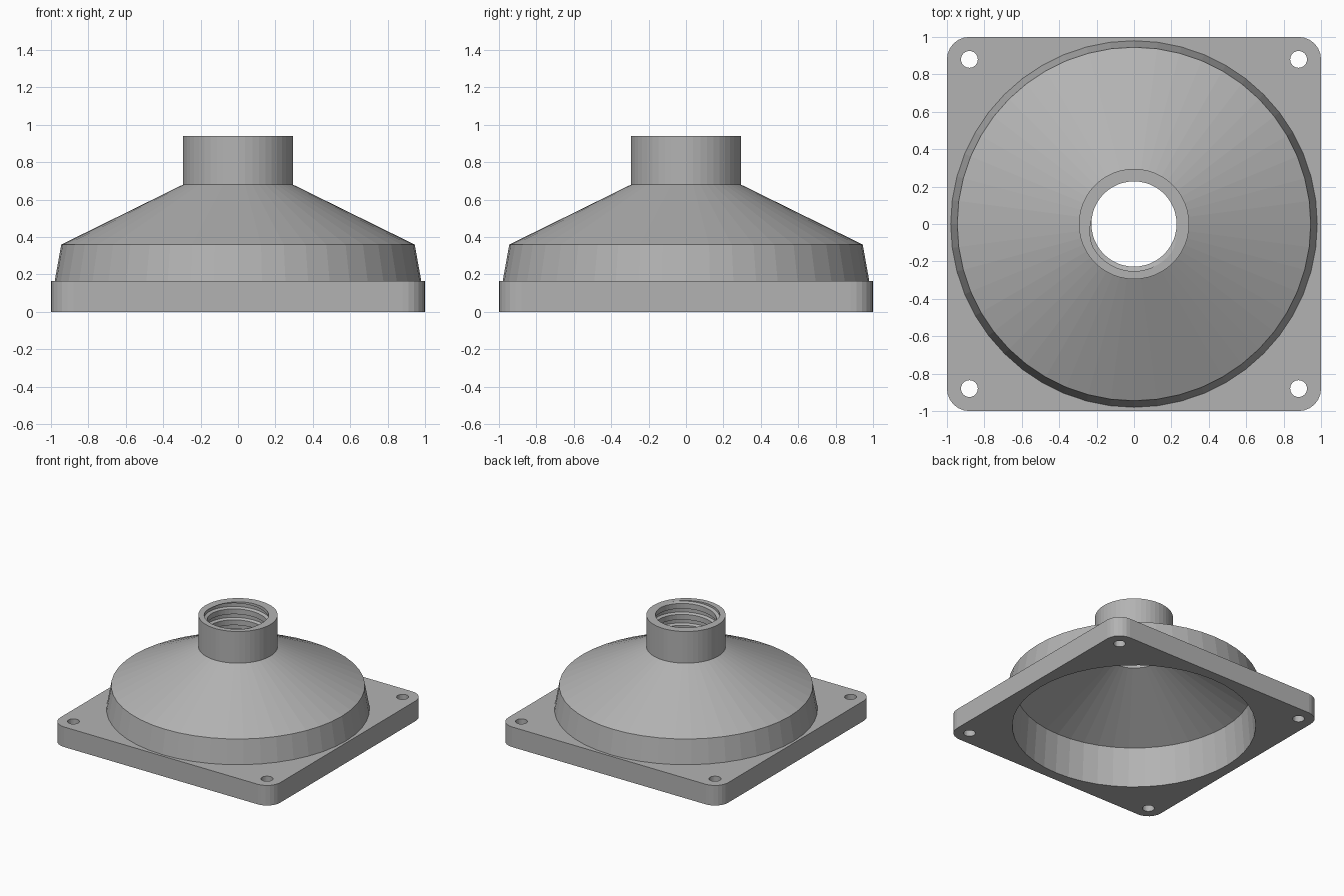
import bpy, bmesh, math

if "Cube" in bpy.data.objects:
    bpy.data.objects.remove(bpy.data.objects["Cube"])

N = 48                       # sides of the round parts
PLATE_Z = 0.165
NECK_R, NECK_Z0, NECK_Z1 = 0.295, 0.65, 0.94
PITCH = 0.09

mat = bpy.data.materials.new("light grey")
mat.diffuse_color = (0.45, 0.45, 0.45, 1)
mat.use_nodes = True
mat.node_tree.nodes["Principled BSDF"].inputs["Base Color"].default_value = mat.diffuse_color

bm = bmesh.new()


def ring(r, z, n=N, cx=0, cy=0):
    return [bm.verts.new((cx + r * math.cos(2 * math.pi * i / n),
                          cy + r * math.sin(2 * math.pi * i / n), z)) for i in range(n)]


def bridge(a, b):
    n = len(a)
    for i in range(n):
        bm.faces.new((a[i], a[(i + 1) % n], b[(i + 1) % n], b[i]))


def loop_edges(loop):
    out = []
    for i, v in enumerate(loop):
        w = loop[(i + 1) % len(loop)]
        out.append(bm.edges.get((v, w)) or bm.edges.new((v, w)))
    return out


def rounded_square(z, half=1.0, r=0.12, steps=6):
    pts = []
    for q, (sx, sy) in enumerate(((1, 1), (-1, 1), (-1, -1), (1, -1))):
        for s in range(steps + 1):
            a = math.pi / 2 * (q + s / steps)
            pts.append(bm.verts.new((sx * (half - r) + r * math.cos(a),
                                     sy * (half - r) + r * math.sin(a), z)))
    return pts


# Hood: outer and inner walls, both running into the plate
skirt_bottom, skirt_top = ring(0.98, PLATE_Z), ring(0.945, 0.36)
neck_bottom, neck_top = ring(NECK_R, 0.68), ring(NECK_R, NECK_Z1)
mouth, inner_top = ring(0.917, 0), ring(0.893, 0.324)
bridge(skirt_bottom, skirt_top)
bridge(skirt_top, neck_bottom)
bridge(neck_bottom, neck_top)
bridge(mouth, inner_top)

# Base plate: rounded square with four screw holes
levels = {0: mouth, PLATE_Z: skirt_bottom}
outlines, holes = [], []
for z, opening in levels.items():
    outline = rounded_square(z)
    hs = [ring(0.045, z, 24, x, y) for x in (-0.88, 0.88) for y in (-0.88, 0.88)]
    outlines.append(outline)
    holes.append(hs)
    edges = [e for l in [outline, opening] + hs for e in loop_edges(l)]
    bmesh.ops.triangle_fill(bm, use_beauty=True, use_dissolve=False, edges=edges)
bridge(*outlines)
for low, high in zip(*holes):
    bridge(low, high)

# Threaded bore: a helical ridge and groove, cut off level at both ends
STEPS = ((0.0, 0.228), (0.1, 0.252), (0.42, 0.252), (0.52, 0.228), (1.0, 0.228))


def bore_radius(u):
    u %= 1.0
    for (u0, r0), (u1, r1) in zip(STEPS, STEPS[1:]):
        if u <= u1:
            return r0 + (r1 - r0) * (u - u0) / (u1 - u0)


columns = []
for j in range(N + 1):
    t = j / N
    col = []
    for turn in range(-6, 3):
        for u, _ in STEPS[:-1]:
            z = NECK_Z1 + PITCH * (turn + u + t - 1)
            z = min(max(z, NECK_Z0), NECK_Z1)
            r = bore_radius((z - NECK_Z1) / PITCH - t + 1 + 1e-6)
            a = 2 * math.pi * t
            col.append(bm.verts.new((r * math.cos(a), r * math.sin(a), z)))
    columns.append(col)
for j in range(N):
    a, b = columns[j], columns[j + 1]
    for k in range(len(a) - 1):
        bm.faces.new((a[k], b[k], b[k + 1], a[k + 1]))
    # Neck rim and inner cone joined to the ends of the bore
    n = (j + 1) % N
    bm.faces.new((neck_top[j], neck_top[n], b[-1], a[-1]))
    bm.faces.new((inner_top[j], inner_top[n], b[0], a[0]))

bmesh.ops.remove_doubles(bm, verts=bm.verts, dist=0.0002)
bmesh.ops.recalc_face_normals(bm, faces=bm.faces)

mesh = bpy.data.meshes.new("duct_adapter")
bm.to_mesh(mesh)
bm.free()
mesh.materials.append(mat)
obj = bpy.data.objects.new("duct_adapter", mesh)
bpy.context.collection.objects.link(obj)
